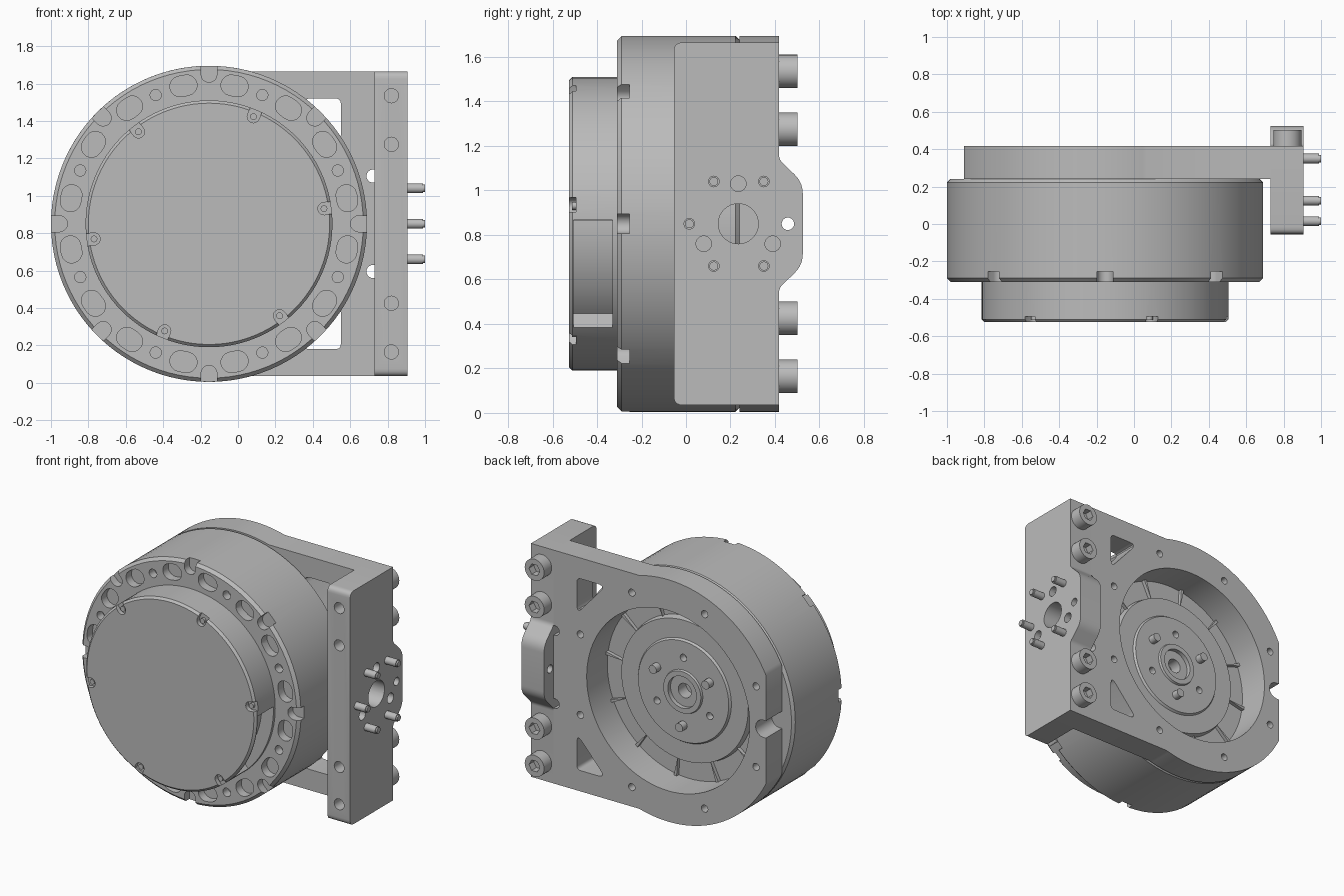
import bpy, bmesh
from math import sin, cos, pi, radians, asin, acos, degrees
from mathutils import Vector

cube = bpy.data.objects.get("Cube")
if cube:
    bpy.data.objects.remove(cube, do_unlink=True)

CX, CZ, R = -0.155, 0.85, 0.845      # main axis and drum radius
BACK = 0.418                         # rear face of the bracket

grey = bpy.data.materials.new("machined grey")
grey.use_nodes = True
COLOUR = (0.5, 0.5, 0.5, 1)
grey.diffuse_color = COLOUR
grey.node_tree.nodes["Principled BSDF"].inputs["Base Color"].default_value = COLOUR


# ---- 2D outlines ----
def polar(r, deg, c=(CX, CZ)):
    return Vector((c[0] + r * cos(radians(deg)), c[1] + r * sin(radians(deg))))


def arc(r, a, b, n=48, c=(CX, CZ)):
    return [polar(r, a + (b - a) * i / n, c) for i in range(n + 1)]


def circle(c, r, n=24):
    return arc(r, 0, 360, n, c)[:-1]


def capsule(p, q, r, n=8):
    d = q - p
    a = degrees(Vector((1, 0)).angle_signed(d)) * -1
    return arc(r, a - 90, a + 90, n, q) + arc(r, a + 90, a + 270, n, p)


def rounded(corners, n=5):
    """Outline from (u, v, radius) corners, each softened by a curve."""
    out = []
    for i, (u, v, r) in enumerate(corners):
        p = Vector((u, v))
        if not r:
            out.append(p)
            continue
        a = Vector(corners[i - 1][:2]) - p
        b = Vector(corners[(i + 1) % len(corners)][:2]) - p
        a, b = p + a.normalized() * r, p + b.normalized() * r
        for k in range(n + 1):
            t = k / n
            out.append(a * (1 - t) ** 2 + p * 2 * t * (1 - t) + b * t * t)
    return out


# ---- solids ----
def prism(bm, pts, lo, hi, axis="y"):
    def place(p, t):
        return (p[0], t, p[1]) if axis == "y" else (t, p[0], p[1])
    a = [bm.verts.new(place(p, lo)) for p in pts]
    b = [bm.verts.new(place(p, hi)) for p in pts]
    bm.faces.new(a)
    bm.faces.new(b[::-1])
    for i in range(len(a)):
        j = (i + 1) % len(a)
        bm.faces.new((a[i], b[i], b[j], a[j]))


def lathe(bm, profile, n=96):
    """Revolve (radius, y) points around the main axis."""
    rows = []
    for r, y in profile:
        if r == 0:
            rows.append([bm.verts.new((CX, y, CZ))] * n)
        else:
            ring = [polar(r, 360 * i / n) for i in range(n)]
            rows.append([bm.verts.new((p.x, y, p.y)) for p in ring])
    for a, b in zip(rows, rows[1:]):
        for i in range(n):
            j = (i + 1) % n
            bm.faces.new(dict.fromkeys((a[i], b[i], b[j], a[j])))


def finish(name, bm, cutter=None):
    def make(title, mesh_bm):
        bmesh.ops.recalc_face_normals(mesh_bm, faces=mesh_bm.faces)
        me = bpy.data.meshes.new(title)
        mesh_bm.to_mesh(me)
        mesh_bm.free()
        me.materials.append(grey)
        o = bpy.data.objects.new(title, me)
        bpy.context.collection.objects.link(o)
        return o
    ob = make(name, bm)
    bpy.ops.object.select_all(action="DESELECT")
    bpy.context.view_layer.objects.active = ob
    ob.select_set(True)
    if cutter:
        tool = make(name + "_cutter", cutter)
        tool.hide_render = True
        mod = ob.modifiers.new("cut", "BOOLEAN")
        mod.operation, mod.solver, mod.object = "DIFFERENCE", "EXACT", tool
        bpy.ops.object.modifier_apply(modifier="cut")
        bpy.data.objects.remove(tool, do_unlink=True)
    bpy.ops.object.shade_smooth_by_angle(angle=radians(30))
    return ob


# ---- drum with stepped hub at the rear, pockets on the front rim ----
body, cut = bmesh.new(), bmesh.new()
lathe(body, [(0, -.31), (.825, -.31), (R, -.29), (R, .222), (.828, .24),
             (.63, .24), (.63, .19), (.5, .19), (.49, .235), (.36, .235),
             (.35, .25), (.15, .25), (.145, .265), (.11, .265), (.11, .235),
             (.05, .235), (.05, .15), (0, .15)])
for k in range(8):
    a = 45 * k
    prism(cut, capsule(polar(.80, a), polar(1, a), .043), -.4, -.255)
    prism(cut, circle(polar(.745, a + 22.5), .03, 16), -.4, -.25)
    for s in (-12, 12):
        m = polar(.75, a + 22.5 + s)
        t = polar(.018, a + 112.5 + s, (0, 0))
        prism(cut, capsule(m - t, m + t, .055), -.4, -.25)
for k in range(3):
    prism(cut, circle(polar(.235, 90 + 120 * k), .025, 16), .2, .4)
finish("drum", body, cut)

# ---- front cover with screw pockets and side window ----
body, cut = bmesh.new(), bmesh.new()
lathe(body, [(0, -.525), (.645, -.525), (.66, -.51), (.66, -.305), (0, -.305)])
for k in range(6):
    a = 7.5 + 60 * k
    if k:
        prism(cut, capsule(polar(.62, a), polar(.8, a), .033), -.6, -.495)
prism(cut, capsule(polar(.62, 7.5), polar(.8, 7.5), .033), -.6, -.495)
prism(cut, arc(.57, -45, 1.5, 20) + arc(.8, 1.5, -45, 20), -.505, -.33)
finish("front_cover", body, cut)

body = bmesh.new()
for k in range(6):
    prism(body, circle(polar(.62, 7.5 + 60 * k), .018, 16), -.512, -.49)
finish("cover_screws", body)

# ---- rear hub pins and spokes in the annular groove ----
body = bmesh.new()
for k in range(3):
    prism(body, circle(polar(.235, 30 + 120 * k), .03, 16), .24, .3)
finish("hub_pins", body)
body = bmesh.new()
for k in range(12):
    a = 30 * k + 8
    prism(body, [polar(.49, a), polar(.635, a - 1), polar(.635, a + 1)], .185, .215)
finish("groove_spokes", body)

# ---- bracket plate ----
body, cut = bmesh.new(), bmesh.new()
top = degrees(asin(.815 / R))
clip = degrees(acos(-.755 / R))
prism(body, [(.73, CZ + .815)] + arc(R, top, clip) + arc(R, -clip, -top)
      + [(.73, CZ - .815)], .24, BACK)
prism(cut, circle((CX, CZ), .63, 96), .1, .6)
prism(cut, capsule(Vector((-1.1, CZ)), Vector((-.89, CZ)), .06), .1, .6)
for s in (-1, 1):
    tri = [(.33, CZ + s * .67, .06), (.55, CZ + s * .67, .03), (.55, CZ + s * .42, .06)]
    prism(cut, rounded(tri), .1, .6)
    prism(cut, circle((.722, CZ + s * .255), .035), .1, .6)
for k in range(8):
    prism(cut, circle(polar(.735, 22.5 + 45 * k), .025, 16), .34, .6)
finish("bracket_plate", body, cut)

# ---- side flange with ear ----
body, cut = bmesh.new(), bmesh.new()
prism(body, rounded([(-.055, .035, .04), (BACK, .035, 0), (BACK, .56, .02),
                     (.525, .665, .05), (.525, 1.035, .05), (BACK, 1.14, .02),
                     (BACK, 1.665, 0), (-.055, 1.665, .04)]), .73, .905, "x")
prism(cut, circle((.235, CZ), .09, 32), .6, 1, "x")
prism(cut, circle((.458, CZ), .028), .6, 1, "x")
for y, z in ((.235, 1.03), (.08, .76), (.39, .76)):
    prism(cut, circle((y, z), .035), .86, 1, "x")
SCREWS = [CZ + s * d for s in (-1, 1) for d in (.425, .685)]
for z in SCREWS:
    prism(cut, circle((.82, z), .038), -.2, .05)
finish("side_flange", body, cut)

# ---- socket screws on the flange rear ----
body, cut = bmesh.new(), bmesh.new()
for z in SCREWS:
    prism(body, circle((.82, z), .075, 32), BACK - .01, .502)
    prism(cut, circle((.82, z), .042, 6), .45, .6)
finish("socket_screws", body, cut)

# ---- dowel pins on the flange side ----
body = bmesh.new()
for y, z in ((.125, 1.04), (.35, 1.04), (.015, .85), (.125, .66), (.35, .66)):
    prism(body, circle((y, z), .026, 20), .88, .99, "x")
    prism(body, circle((y, z), .02, 20), .985, 1, "x")
finish("dowel_pins", body)
